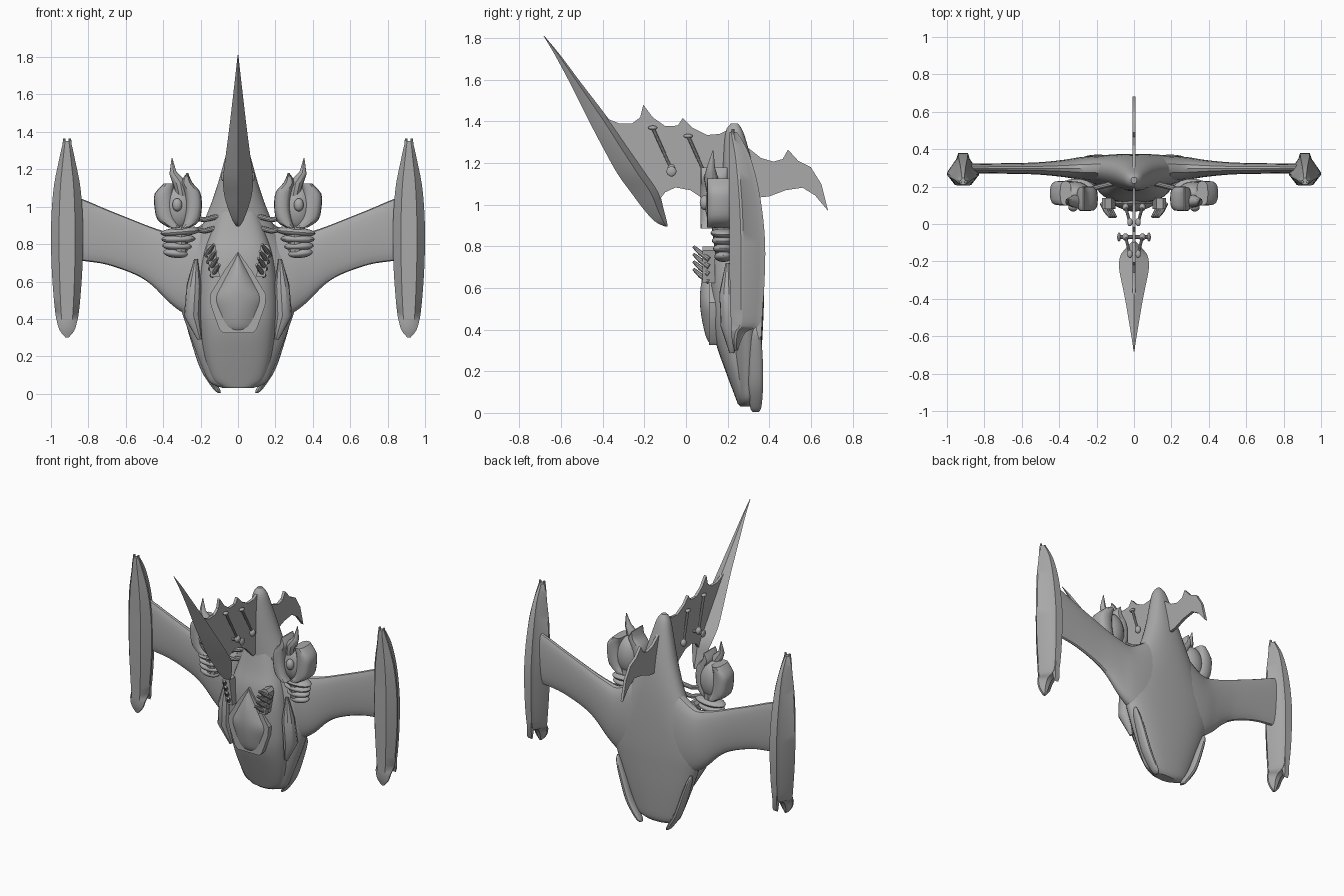
import bpy, bmesh, math
from mathutils import Vector

grey = bpy.data.materials.new("hull_grey")
grey.diffuse_color = (0.4, 0.4, 0.4, 1)


def finish(name, bm, mirror=False, angle=35):
    bmesh.ops.recalc_face_normals(bm, faces=bm.faces)
    me = bpy.data.meshes.new(name)
    bm.to_mesh(me)
    bm.free()
    me.materials.append(grey)
    ob = bpy.data.objects.new(name, me)
    bpy.context.collection.objects.link(ob)
    bpy.ops.object.select_all(action='DESELECT')
    ob.select_set(True)
    bpy.context.view_layer.objects.active = ob
    bpy.ops.object.shade_smooth_by_angle(angle=math.radians(angle))
    if mirror:
        ob.modifiers.new("mirror", 'MIRROR')
    return ob


def smooth_rows(rows, n=4):
    """Catmull-Rom interpolation between station rows."""
    out = []
    for i in range(len(rows) - 1):
        a, b, c, d = rows[max(i - 1, 0)], rows[i], rows[i + 1], rows[min(i + 2, len(rows) - 1)]
        for k in range(n):
            t = k / n
            out.append([0.5 * (2 * q + (r - p) * t + (2 * p - 5 * q + 4 * r - s) * t * t
                               + (3 * q - p - 3 * r + s) * t ** 3) for p, q, r, s in zip(a, b, c, d)])
    return out + [list(rows[-1])]


def loft(name, rings, mirror=False, angle=35):
    bm = bmesh.new()
    vs = [[bm.verts.new(p) for p in ring] for ring in rings]
    for a, b in zip(vs, vs[1:]):
        for i in range(len(a)):
            j = (i + 1) % len(a)
            bm.faces.new((a[i], a[j], b[j], b[i]))
    bm.faces.new(vs[0])
    bm.faces.new(vs[-1])
    return finish(name, bm, mirror, angle)


def spow(v, e):
    return math.copysign(abs(v) ** e, v)


def hull_ring(z, w, yf, ym, yb, ef=1.0, eb=0.8, cx=0, n=32):
    """Horizontal section with separate front and back roundness."""
    ring = []
    for k in range(n):
        a = 2 * math.pi * k / n
        s, c = math.sin(a), math.cos(a)
        e, depth = (eb, yb - ym) if s > 0 else (ef, ym - yf)
        ring.append((cx + w * spow(c, e), ym + depth * spow(s, e), z))
    return ring


def plate(name, outline, half, axis, centre=0, mirror=False):
    """Extruded outline; axis 0 takes (y, z) points, axis 1 takes (x, z) points."""
    bm = bmesh.new()
    sides = []
    for s in (-half, half):
        c = centre + s
        sides.append([bm.verts.new((c, u, v) if axis == 0 else (u, c, v)) for u, v in outline])
        bm.faces.new(sides[-1])
    for i in range(len(outline)):
        j = (i + 1) % len(outline)
        bm.faces.new((sides[0][i], sides[0][j], sides[1][j], sides[1][i]))
    return finish(name, bm, mirror, 30)


def ball(name, c, r, mirror=True, tilt=0):
    bm = bmesh.new()
    bmesh.ops.create_uvsphere(bm, u_segments=20, v_segments=12, radius=1)
    ca, sa = math.cos(tilt), math.sin(tilt)
    for v in bm.verts:
        x, y, z = v.co.x * r[0], v.co.y * r[1], v.co.z * r[2]
        v.co = (c[0] + x * ca - z * sa, c[1] + y, c[2] + x * sa + z * ca)
    return finish(name, bm, mirror)


def tube(name, pts, radii, mirror=True, n=10):
    """Round or tapered tube through points."""
    rings = []
    for i, p in enumerate(pts):
        d = (Vector(pts[min(i + 1, len(pts) - 1)]) - Vector(pts[max(i - 1, 0)])).normalized()
        u = d.orthogonal().normalized()
        w = d.cross(u)
        rings.append([Vector(p) + radii[i] * (u * math.cos(2 * math.pi * k / n)
                     + w * math.sin(2 * math.pi * k / n)) for k in range(n)])
    return loft(name, rings, mirror)


# Main hull: z, half width, front y, middle y, back y
hull = [(0.03, 0.08, 0.26, 0.295, 0.325), (0.06, 0.15, 0.245, 0.295, 0.34),
        (0.14, 0.19, 0.22, 0.295, 0.35), (0.28, 0.245, 0.2, 0.295, 0.362),
        (0.42, 0.295, 0.19, 0.295, 0.37), (0.52, 0.325, 0.185, 0.295, 0.374),
        (0.65, 0.315, 0.18, 0.295, 0.375), (0.8, 0.24, 0.18, 0.29, 0.372),
        (0.95, 0.17, 0.175, 0.285, 0.362), (1.1, 0.115, 0.175, 0.27, 0.34),
        (1.25, 0.072, 0.18, 0.25, 0.305), (1.35, 0.043, 0.19, 0.235, 0.275),
        (1.39, 0.015, 0.215, 0.235, 0.25)]
loft("hull", [hull_ring(*r, ef=1.1, eb=0.85) for r in smooth_rows(hull)])

# Raised cockpit fairing on the front
fairing = [(0.04, 0.09, 0.25, 0.29, 0.3), (0.08, 0.14, 0.235, 0.29, 0.3),
           (0.2, 0.18, 0.19, 0.28, 0.3), (0.33, 0.2, 0.145, 0.27, 0.3),
           (0.45, 0.21, 0.125, 0.26, 0.3), (0.62, 0.205, 0.115, 0.26, 0.3),
           (0.75, 0.185, 0.125, 0.26, 0.3), (0.86, 0.15, 0.155, 0.26, 0.3),
           (1.0, 0.1, 0.185, 0.26, 0.3)]
loft("cockpit_fairing", [hull_ring(*r, ef=0.72) for r in smooth_rows(fairing)])

# Canopy: rounded below, pointed above
canopy = [(0.33, 0.07, 0.118, 0.16, 0.2), (0.36, 0.1, 0.098, 0.155, 0.2),
          (0.43, 0.12, 0.08, 0.15, 0.2), (0.51, 0.138, 0.068, 0.145, 0.2),
          (0.58, 0.1, 0.068, 0.14, 0.2), (0.66, 0.055, 0.08, 0.14, 0.2),
          (0.75, 0.006, 0.108, 0.14, 0.2)]
loft("canopy", [hull_ring(*r, ef=1.15) for r in smooth_rows(canopy)], angle=30)
rim = [(0, 0.76), (0.075, 0.655), (0.15, 0.53), (0.145, 0.47), (0.1, 0.345), (0.08, 0.325)]
plate("canopy_rim", rim + [(-x, z) for x, z in rim[:0:-1]], 0.02, 1, 0.13)

# Side cheeks and nose blades
tube("cheek", [(0.225, 0.2, 0.72), (0.235, 0.2, 0.58), (0.245, 0.21, 0.42), (0.205, 0.22, 0.29)],
     [0.01, 0.04, 0.045, 0.012])
blade = [(0.005, 0.1, 0.008, 0.015), (0.03, 0.118, 0.018, 0.028), (0.13, 0.178, 0.022, 0.036),
         (0.27, 0.228, 0.02, 0.034), (0.37, 0.262, 0.014, 0.024), (0.41, 0.272, 0.004, 0.008)]
loft("nose_blade", [hull_ring(z, w, 0.335 - d, 0.335, 0.335 + d, cx=x, n=14)
                    for z, x, w, d in smooth_rows(blade)], True)

# Wing: x, low z, high z, half thickness
wing = [(0.1, 0.36, 0.98, 0.07), (0.2, 0.39, 0.9, 0.068), (0.29, 0.43, 0.85, 0.06),
        (0.37, 0.49, 0.862, 0.047), (0.46, 0.58, 0.89, 0.037), (0.55, 0.637, 0.925, 0.031),
        (0.7, 0.69, 0.985, 0.028), (0.83, 0.71, 1.04, 0.026), (0.92, 0.72, 1.07, 0.024)]
rings = []
for x, lo, hi, th in smooth_rows(wing):
    angles = [2 * math.pi * k / 24 for k in range(24)]
    rings.append([(x, 0.297 + th * spow(math.sin(a), 0.8),
                   (lo + hi) / 2 + (hi - lo) / 2 * math.cos(a)) for a in angles])
loft("wing", rings, True)

# Wingtip pods: z, half width, front y, back y
pod = [(0.3, 0.008, 0.232, 0.25), (0.34, 0.04, 0.222, 0.262), (0.39, 0.055, 0.217, 0.29),
       (0.42, 0.061, 0.216, 0.35), (0.5, 0.07, 0.214, 0.368), (0.65, 0.081, 0.21, 0.378),
       (0.82, 0.086, 0.208, 0.38), (0.98, 0.082, 0.208, 0.365), (1.12, 0.069, 0.207, 0.34),
       (1.24, 0.045, 0.207, 0.305), (1.31, 0.03, 0.207, 0.27), (1.35, 0.02, 0.21, 0.245)]
rings = []
for z, w, yf, yb in smooth_rows(pod, 3):
    ym = yf + (yb - yf) * 0.36
    half = [(0.3, yb), (0.42, yb - (yb - ym) * 0.3), (1, ym + 0.006), (1, ym - 0.006), (0.5, yf)]
    rings.append([(0.914 + w * f, y, z) for f, y in half]
                 + [(0.914 - w * f, y, z) for f, y in half[::-1]])
loft("wingtip_pod", rings, True)
plate("pod_rear_tooth", [(0.31, 0.48), (0.335, 0.41), (0.35, 0.35), (0.362, 0.37), (0.368, 0.5)],
      0.016, 0, 0.914, True)
for dx in (-0.015, 0.015):
    tube("pod_prong", [(0.914 + dx, 0.225, 1.28), (0.914 + dx, 0.225, 1.365)], [0.012, 0.007])

# Dorsal membrane with scalloped edge
plate("fin_membrane", [(-0.45, 1.48), (-0.37, 1.41), (-0.32, 1.39), (-0.26, 1.39), (-0.22, 1.42),
      (-0.205, 1.48), (-0.16, 1.42), (-0.1, 1.378), (-0.04, 1.38), (-0.015, 1.417), (0.03, 1.37),
      (0.1, 1.335), (0.16, 1.34), (0.22, 1.37), (0.26, 1.0), (0.15, 0.96), (0.08, 1.03),
      (0.02, 1.07), (-0.05, 1.083), (-0.1, 1.06), (-0.13, 1.02), (-0.25, 1.1)], 0.009, 0)
plate("tail_hook", [(0.2, 1.36), (0.24, 1.36), (0.29, 1.28), (0.36, 1.225), (0.42, 1.207),
      (0.465, 1.22), (0.49, 1.265), (0.54, 1.21), (0.6, 1.18), (0.65, 1.1), (0.683, 0.97),
      (0.62, 1.045), (0.56, 1.082), (0.48, 1.07), (0.4, 1.04), (0.3, 1.03), (0.22, 1.04)], 0.009, 0)

# Heavy leading blade: z, front y, back y, half width
lead = [(0.895, -0.1, -0.088, 0.008), (0.92, -0.15, -0.092, 0.026), (0.98, -0.205, -0.108, 0.05),
        (1.06, -0.265, -0.13, 0.073), (1.15, -0.33, -0.19, 0.08), (1.28, -0.402, -0.28, 0.065),
        (1.41, -0.47, -0.37, 0.048), (1.58, -0.555, -0.5, 0.028), (1.72, -0.63, -0.605, 0.012),
        (1.81, -0.684, -0.68, 0.002)]
rings = []
for z, yf, yb, w in smooth_rows(lead):
    ym = yf + (yb - yf) * 0.7
    rings.append([(0, yf, z), (w * 0.55, yf + (ym - yf) * 0.5, z), (w, ym, z), (0, yb, z),
                  (-w, ym, z), (-w * 0.55, yf + (ym - yf) * 0.5, z)])
loft("leading_blade", rings, angle=30)

# Fin rods with end knobs
for (y0, z0), (y1, z1) in (((-0.16, 1.37), (-0.07, 1.17)), ((0.01, 1.33), (0.09, 1.15))):
    a, b = (0.022, y0, z0), (0.045, y1, z1)
    tube("fin_rod", [a, b], [0.008, 0.008])
    ball("rod_top_cap", a, (0.014, 0.022, 0.01))
    ball("rod_foot", b, (0.018, 0.02, 0.025))
tube("fin_cross_bar", [(-0.08, -0.07, 1.16), (0.08, -0.07, 1.16)], [0.01, 0.01], False)
ball("cross_bar_end", (0.08, -0.07, 1.16), (0.01, 0.024, 0.024))

# Engines
ball("engine_core", (0.315, 0.16, 1.0), (0.085, 0.068, 0.125))
ball("engine_knob", (0.325, 0.09, 1.01), (0.026, 0.024, 0.035))
for name, y, rows in (
        ("outer_armour", 0.165, [(0.89, 0.34, 0.035), (0.93, 0.38, 0.05), (1.0, 0.395, 0.052),
                                 (1.07, 0.395, 0.05), (1.125, 0.365, 0.03)]),
        ("inner_armour", 0.135, [(0.885, 0.285, 0.02), (0.92, 0.25, 0.04), (1.0, 0.235, 0.042),
                                 (1.08, 0.245, 0.042), (1.13, 0.275, 0.03), (1.18, 0.27, 0.004)])):
    loft(name, [hull_ring(z, w, y - 0.065, y, y + 0.065, 0.7, 0.7, x, 16)
                for z, x, w in smooth_rows(rows, 3)], True)
tube("engine_horn", [(0.3, 0.13, 1.06), (0.315, 0.12, 1.13), (0.348, 0.12, 1.18), (0.353, 0.13, 1.26)],
     [0.03, 0.035, 0.02, 0.002])

# Exhaust ribs and struts
for i in range(4):
    ball("exhaust_rib", (0.31 + 0.008 * i, 0.18, 0.865 - 0.038 * i),
         (0.105 - 0.013 * i, 0.062 - 0.006 * i, 0.025), tilt=-0.08 + 0.06 * i)
tube("exhaust_neck", [(0.31, 0.18, 0.76), (0.31, 0.17, 0.92)], [0.04, 0.05])
for z in (0.93, 0.87):
    tube("engine_strut", [(0.1, 0.22, z + 0.02), (0.18, 0.2, z), (0.29, 0.17, z + 0.02)], [0.014] * 3)

# Guns with slanted barrels
plate("gun_mount", [(0.098, 0.625), (0.145, 0.625), (0.172, 0.78), (0.155, 0.8), (0.12, 0.79)],
      0.03, 1, 0.11, True)
for i in range(4):
    x, z = 0.12 + 0.01 * i, 0.66 + 0.036 * i
    tube("gun_barrel", [(x + 0.02, 0.11, z - 0.03), (x, 0.07, z), (x - 0.022, 0.037, z + 0.03)],
         [0.013, 0.013, 0.008])
